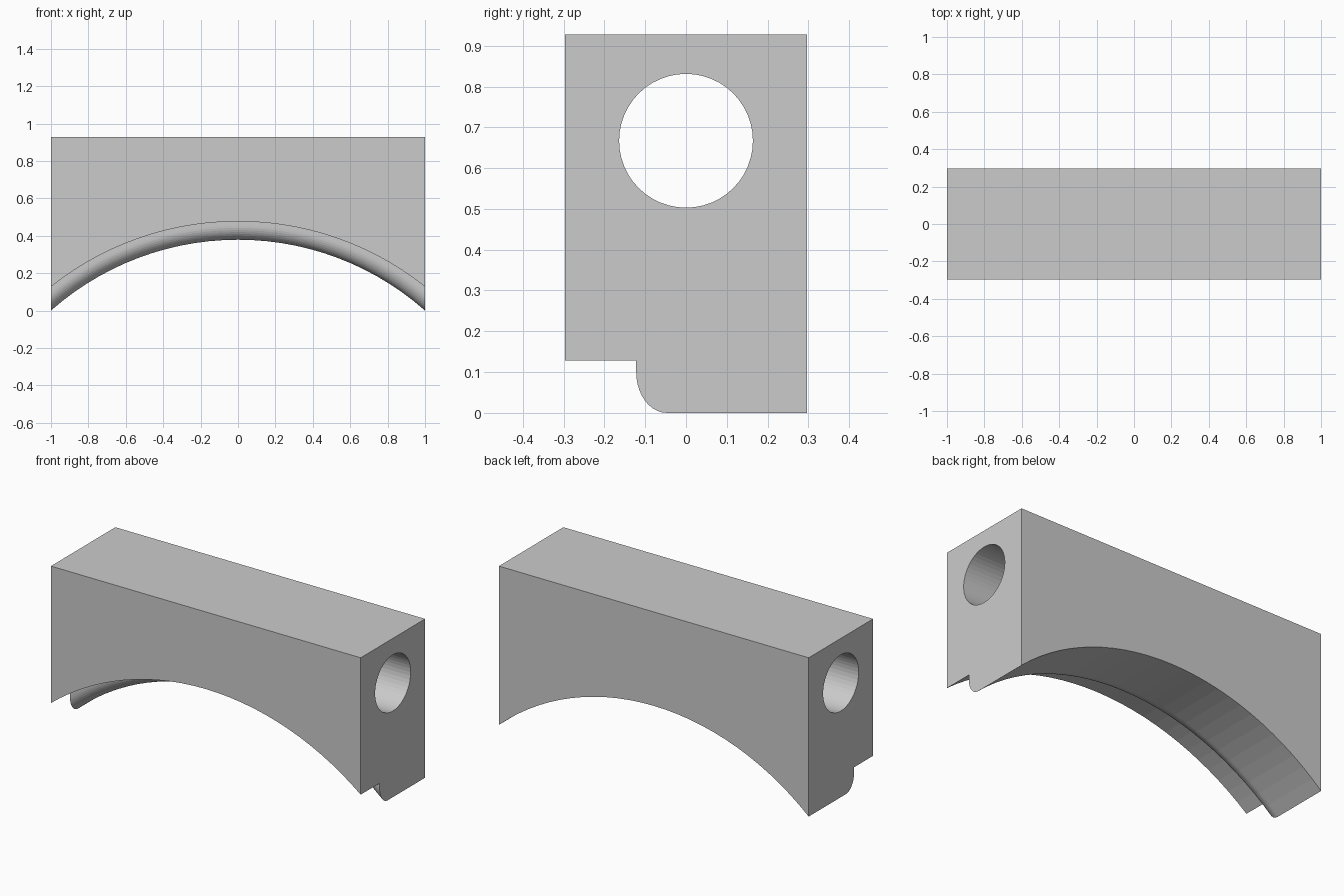
import bpy
import bmesh
from math import sin, cos, pi, sqrt, asin

default_cube = bpy.data.objects.get("Cube")
if default_cube:
    bpy.data.objects.remove(default_cube, do_unlink=True)

HALF_DEPTH, TOP = 0.297, 0.927
ARC_Z = -1.13                        # height of the arch centre
R_IN, R_OUT = 1.509, 1.607           # arch radii of the lip and the recess
LIP_Y, FILLET = -0.122, 0.075
ARC_STEPS, FILLET_STEPS = 28, 10


def add_object(name, bm):
    mesh = bpy.data.meshes.new(name)
    bmesh.ops.recalc_face_normals(bm, faces=bm.faces)
    bm.to_mesh(mesh)
    bm.free()
    obj = bpy.data.objects.new(name, mesh)
    bpy.context.collection.objects.link(obj)
    return obj


# Underside profile as (y, radius): recess, step, rounded lip, flat lip
underside = [(-HALF_DEPTH, R_OUT), (LIP_Y, R_OUT)]
for i in range(FILLET_STEPS + 1):
    a = i / FILLET_STEPS * pi / 2
    underside.append((LIP_Y + FILLET * (1 - cos(a)), R_IN + FILLET * (1 - sin(a))))
underside.append((HALF_DEPTH, R_IN))

# Arched block: sections lofted from end to end
bm = bmesh.new()
sections = []
half_angle = asin(1 / R_IN)
for i in range(ARC_STEPS + 1):
    x = R_IN * sin(half_angle * (2 * i / ARC_STEPS - 1))
    points = [(y, ARC_Z + sqrt(r * r - x * x)) for y, r in underside]
    points += [(HALF_DEPTH, TOP), (-HALF_DEPTH, TOP)]
    sections.append([bm.verts.new((x, y, z)) for y, z in points])
count = len(sections[0])
for a, b in zip(sections, sections[1:]):
    for j in range(count):
        k = (j + 1) % count
        bm.faces.new((a[j], a[k], b[k], b[j]))
bm.faces.new(sections[0])
bm.faces.new(sections[-1])
block = add_object("arched_block", bm)

# Round bore running the full length
bm = bmesh.new()
bmesh.ops.create_cone(bm, cap_ends=True, segments=48, radius1=0.164, radius2=0.164, depth=2.4)
cutter = add_object("bore_cutter", bm)
cutter.rotation_euler.y = pi / 2
cutter.location.z = 0.667
cutter.hide_render = True
cutter.hide_viewport = True

bore = block.modifiers.new("bore", "BOOLEAN")
bore.operation = "DIFFERENCE"
bore.solver = "EXACT"
bore.object = cutter
